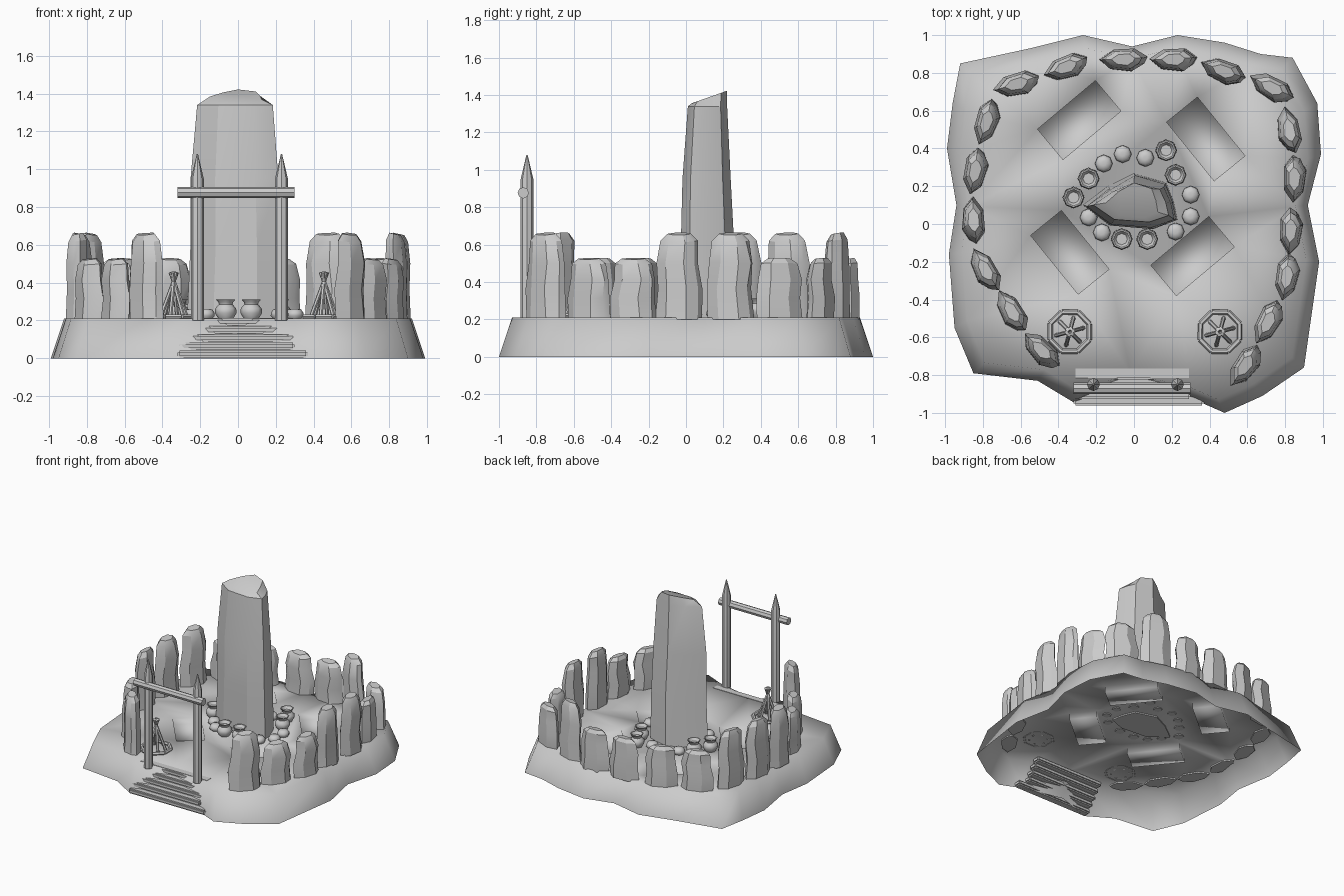
import bpy, bmesh, math, random
from mathutils import Vector, Matrix

if "Cube" in bpy.data.objects:
    bpy.data.objects.remove(bpy.data.objects["Cube"])

random.seed(4)
G = 0.21  # ground level


def finish(bm, name, angle=30, recalc=True):
    if recalc:
        bmesh.ops.recalc_face_normals(bm, faces=bm.faces)
    me = bpy.data.meshes.new(name)
    bm.to_mesh(me)
    bm.free()
    ob = bpy.data.objects.new(name, me)
    bpy.context.collection.objects.link(ob)
    bpy.ops.object.select_all(action='DESELECT')
    ob.select_set(True)
    bpy.context.view_layer.objects.active = ob
    if angle:
        bpy.ops.object.shade_smooth_by_angle(angle=math.radians(angle))
    return ob


def loft(bm, rings, cap=True):
    vs = [[bm.verts.new(p) for p in r] for r in rings]
    n = len(vs[0])
    for a, b in zip(vs, vs[1:]):
        for i in range(n):
            bm.faces.new((a[i], a[(i + 1) % n], b[(i + 1) % n], b[i]))
    if cap:
        bm.faces.new(vs[0][::-1])
        bm.faces.new(vs[-1])
    return vs


def rod(bm, a, b, r, n=8, tip=0):
    """Round pole from a to b, with an optional pointed end."""
    a, b = Vector(a), Vector(b)
    q = (b - a).to_track_quat('Z', 'Y')
    L = (b - a).length
    prof = [(0, r), (L - tip, r)] + ([(L, r * 0.1)] if tip else [])
    loft(bm, [[a + q @ Vector((s * math.cos(2 * math.pi * i / n), s * math.sin(2 * math.pi * i / n), z))
               for i in range(n)] for z, s in prof])


# Ground mound: open underneath, with four sunken rectangular beds
outline = [(-.85, -.79), (-.51, -.83), (-.31, -.95), (-.02, -.85), (.32, -.93), (.48, -1), (.68, -.91),
           (.9, -.76), (.98, -.2), (.92, .1), (.99, .37), (.97, .64), (.84, .88), (.67, .9), (.48, .96),
           (.23, 1), (-.01, .94), (-.27, 1), (-.55, .93), (-.92, .85), (-.96, .64), (-.99, .4),
           (-.94, .1), (-.98, -.16), (-.95, -.55)]
beds = [(-.34, -.15, -51), (-.29, .55, 40), (.38, .45, -51), (.31, -.17, 40)]
bm = bmesh.new()
rim = loft(bm, [[(x, y, 0) for x, y in outline],
                [(x * .93, y * .93, G) for x, y in outline]], cap=False)[1]
edges = [bm.edges.get((rim[i], rim[i - 1])) for i in range(len(rim))]
pits = []
for cx, cy, ang in beds:
    m = Matrix.Translation((cx, cy, 0)) @ Matrix.Rotation(math.radians(ang), 4, 'Z')
    top = [bm.verts.new(m @ Vector((x, y, G))) for x, y in ((-.2, -.105), (.2, -.105), (.2, .105), (-.2, .105))]
    edges += [bm.edges.new((top[i], top[i - 1])) for i in range(4)]
    pits.append(top)
bmesh.ops.triangle_fill(bm, edges=edges, use_beauty=True, normal=(0, 0, 1))
for top in pits:
    low = [bm.verts.new(v.co - Vector((0, 0, .05))) for v in top]
    for i in range(4):
        j = (i + 1) % 4
        bm.faces.new((top[j], top[i], low[i], low[j]))
    bm.faces.new(low)
for f in bm.faces:
    f.smooth = True
finish(bm, "ground_mound", angle=0)

# Standing stones: faceted lens-shaped section, sheared and cut at the top
SECTION = [(-.5, .0), (-.26, -.4), (.18, -.5), (.42, -.2), (.5, .1), (.26, .46), (-.2, .42)]


def stone(name, x, y, w, d, h, deg):
    bm = bmesh.new()
    m = Matrix.Translation((x, y, G - .01)) @ Matrix.Rotation(math.radians(deg), 4, 'Z')
    s = random.choice((-1, 1))
    rings = []
    for t, k, off in ((0, 1, 0), (.35, .96, .03), (.65, .92, -.02), (.92, .8, .01), (1, .5, .01)):
        ring = []
        for px, py in SECTION:
            jit = random.uniform(-.03, .03) if 0 < t < .9 else 0
            z = t * h - (.03 * h * (.5 - py) if t > .9 else 0)
            ring.append(m @ Vector((w * (px * k + off * s + jit), d * (py * k + off), z)))
        rings.append(ring)
    loft(bm, rings)
    finish(bm, name, 28)


T, S = .465, .33
ring_stones = [(-.62, .74, 15, S), (-.36, .83, 20, S), (-.06, .87, 0, S), (.21, .87, 0, S),
               (.47, .81, -22, T), (.73, .72, -28, S), (.82, .50, -80, S), (.85, .24, 88, T),
               (.83, -.04, 85, T), (.81, -.28, 80, S), (.71, -.52, 62, S), (.59, -.75, 55, T),
               (-.49, -.67, -45, T), (-.68 - .11, -.24, -62, S), (-.66, -.47, -60, S),
               (-.85, .02, -88, T), (-.84, .28, 78, T), (-.78, .54, 72, T)]
for i, (x, y, a, h) in enumerate(ring_stones):
    # the left-front gap is bridged by only one stone in plan
    if (x, y) == (-.66, -.47):
        x, y = -.65, -.46
    stone(f"ring_stone_{i + 1}", x, y, .25, .125, h, a)

# Central monolith: plan tapers upward, top slopes down toward the front
plan = [(-.27, .10), (-.13, -.01), (.10, -.03), (.23, .02), (.21, .12), (.17, .22), (.0, .27), (-.14, .2)]
bm = bmesh.new()
rings = []
for z, kx, ky, ox, oy in ((G - .01, 1, .98, 0, 0), (.6, .95, .95, .005, -.005), (.95, .93, .86, 0, -.01),
                          (1.34, .8, .7, 0, -.005)):
    rings.append([(x * kx + ox, .12 + (y - .12) * ky + oy, z) for x, y in plan])
rings.append([(x * .55, .125 + (y - .12) * .62, 1.385 + .22 * (y - .1)) for x, y in plan])
loft(bm, rings)
finish(bm, "central_monolith", 25)


# Offerings around the monolith: tall jars and low bowls
def turned(name, x, y, prof, n=8):
    bm = bmesh.new()
    loft(bm, [[(x + r * math.cos(2 * math.pi * i / n), y + r * math.sin(2 * math.pi * i / n), z)
               for i in range(n)] for r, z in prof])
    finish(bm, name, 50)


JAR = [(.036, G - .005), (.058, .24), (.055, .265), (.036, .285), (.038, .295), (.052, .312), (.044, .312), (.03, .29)]
BOWL = [(.03, G - .005), (.047, .225), (.046, .24), (.034, .258), (.012, .262)]
jars = [(.22, .26), (.17, .39), (-.24, .24), (-.32, .14), (-.065, -.08), (.07, -.08)]
bowls = [(.06, .35), (-.06, .37), (-.16, .32), (-.24, .035), (-.17, -.045), (.22, -.04), (.3, .04), (.3, .155)]
for i, (x, y) in enumerate(jars):
    turned(f"jar_{i + 1}", x, y, JAR)
for i, (x, y) in enumerate(bowls):
    turned(f"bowl_{i + 1}", x, y, BOWL)

# Campfires: a ring of short logs with a cone of leaning sticks
for k, (cx, cy) in enumerate(((-.34, -.57), (.455, -.57))):
    bm = bmesh.new()
    pts = [(cx + .112 * math.cos(a), cy + .112 * math.sin(a), G + .01)
           for a in [math.radians(22 + 45 * i) for i in range(8)]]
    for i in range(8):
        rod(bm, pts[i - 1], pts[i], .014, 6)
    for i in range(6):
        a = math.radians(60 * i + 15)
        c, s = math.cos(a), math.sin(a)
        rod(bm, (cx + .075 * c, cy + .075 * s, G), (cx - .018 * c, cy - .018 * s, .455), .011, 6)
    finish(bm, f"campfire_{k + 1}")

# Gate: two pointed posts and a crossbar
for n, x in (("left", -.215), ("right", .23)):
    bm = bmesh.new()
    rod(bm, (x, -.85, .2), (x, -.85, 1.08), .034, 8, .13)
    finish(bm, f"gate_post_{n}")
bm = bmesh.new()
rod(bm, (-.32, -.87, .877), (.3, -.87, .877), .03)
finish(bm, "gate_crossbar")

# Entrance steps: five rounded slabs set into the slope
for i in range(5):
    bm = bmesh.new()
    x0, x1 = -.32, (.37 if i == 0 else .3)
    y0 = -.96 + .034 * i
    m = Matrix.Translation(((x0 + x1) / 2, y0 + .035, .021 + .043 * i)) @ Matrix.Diagonal((x1 - x0, .07, .04, 1))
    bmesh.ops.create_cube(bm, size=1, matrix=m)
    bmesh.ops.bevel(bm, geom=bm.edges[:], offset=.01, segments=2, affect='EDGES')
    finish(bm, f"step_{i + 1}")
